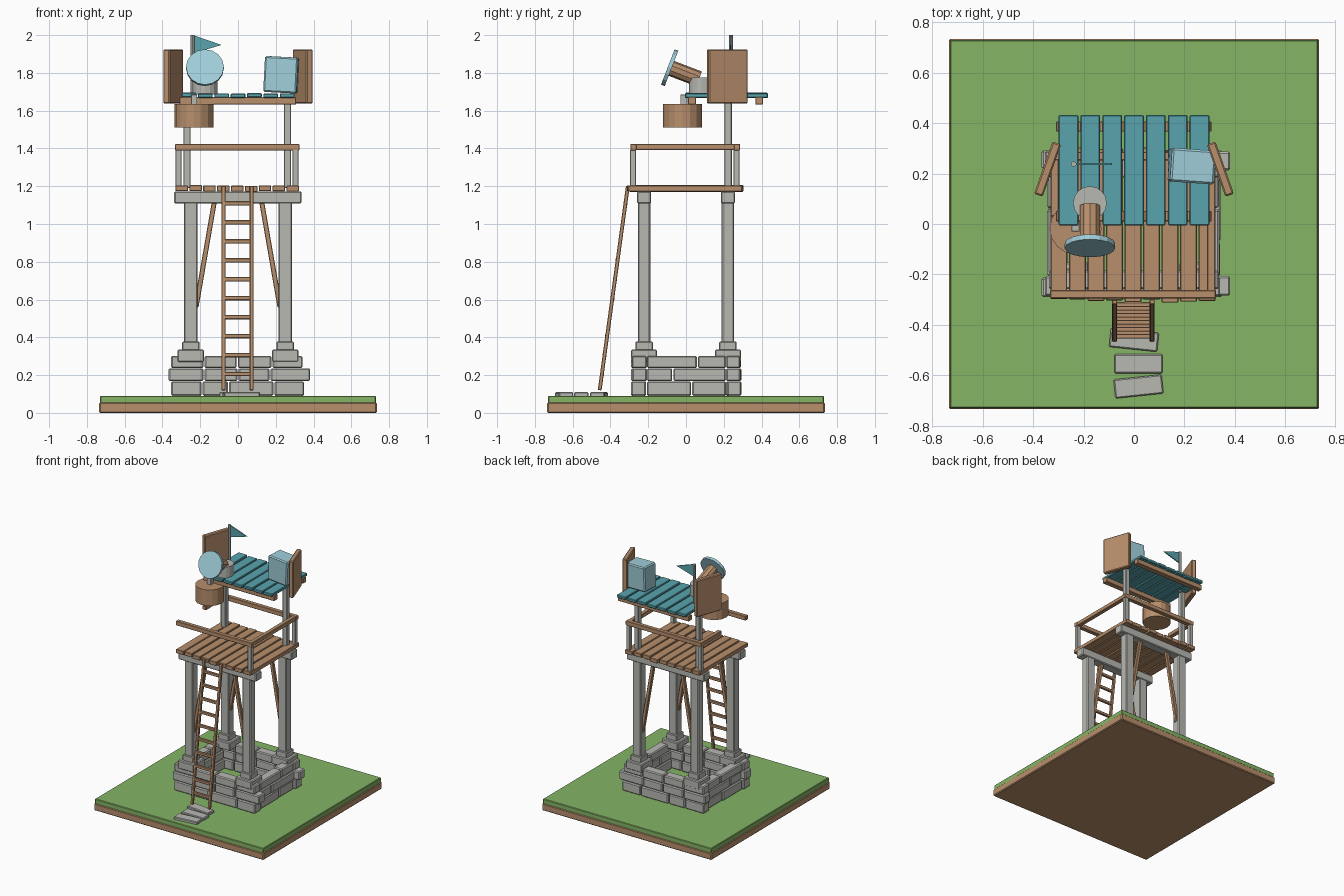
import bpy, bmesh, math, random
from mathutils import Vector, Matrix

if "Cube" in bpy.data.objects:
    bpy.data.objects.remove(bpy.data.objects["Cube"])

random.seed(4)


def make_material(name, rgb):
    m = bpy.data.materials.new(name)
    m.diffuse_color = (*rgb, 1)
    m.use_nodes = True
    m.node_tree.nodes["Principled BSDF"].inputs["Base Color"].default_value = m.diffuse_color
    return m


GRASS = make_material("grass green", (0.235, 0.46, 0.13))
WOOD = make_material("warm wood", (0.48, 0.275, 0.15))
STONE = make_material("pale stone", (0.48, 0.48, 0.45))
TEAL = make_material("teal paint", (0.10, 0.37, 0.42))
BLUE = make_material("light blue", (0.35, 0.62, 0.70))


def finish(name, bm, mat, matrix, bevel=0.0):
    if bevel:
        bmesh.ops.bevel(bm, geom=bm.edges[:], offset=bevel, segments=1, affect='EDGES')
    bmesh.ops.recalc_face_normals(bm, faces=bm.faces[:])
    me = bpy.data.meshes.new(name)
    bm.to_mesh(me)
    bm.free()
    me.materials.append(mat)
    ob = bpy.data.objects.new(name, me)
    ob.matrix_world = matrix
    bpy.context.collection.objects.link(ob)
    return ob


def box(name, lo, hi, mat, bevel=0.004, rot=None):
    """Box between two corners, optionally turned about its centre."""
    lo, hi = Vector(lo), Vector(hi)
    bm = bmesh.new()
    bmesh.ops.create_cube(bm, size=1)
    bmesh.ops.scale(bm, vec=hi - lo, verts=bm.verts)
    m = Matrix.Translation((lo + hi) / 2)
    if rot:
        m = m @ rot
    return finish(name, bm, mat, m, bevel)


def along(a, b):
    a, b = Vector(a), Vector(b)
    return Matrix.Translation((a + b) / 2) @ (b - a).to_track_quat('Z', 'Y').to_matrix().to_4x4()


def strut(name, a, b, w, d, mat):
    """Square bar from a to b."""
    bm = bmesh.new()
    bmesh.ops.create_cube(bm, size=1)
    bmesh.ops.scale(bm, vec=(w, d, (Vector(b) - Vector(a)).length), verts=bm.verts)
    return finish(name, bm, mat, along(a, b), 0.003)


def rod(name, a, b, r, sides, mat):
    """Cylinder from a to b."""
    bm = bmesh.new()
    bmesh.ops.create_cone(bm, cap_ends=True, segments=sides, radius1=r, radius2=r,
                          depth=(Vector(b) - Vector(a)).length)
    return finish(name, bm, mat, along(a, b))


def turn(deg, axis='Z'):
    return Matrix.Rotation(math.radians(deg), 4, axis)


# ground slab
box("soil_slab", (-.735, -.735, 0), (.735, .735, .055), WOOD, 0.006)
box("grass_slab", (-.73, -.73, .05), (.73, .73, .09), GRASS, 0.004)

# stepping stones before the ladder
for y, a, x in ((-.46, -6, 0), (-.555, 0, .018), (-.645, 6, .018)):
    box("stepping_stone", (x - .096, y - .038, .085), (x + .096, y + .038, .11), STONE, .005, turn(a))

# stone ring, three staggered courses
courses = [(.09, .167, (-.357, -.19, -.05, .19, .353), (-.21, .03, .215)),
           (.168, .236, (-.37, -.18, 0, .17, .385), (-.21, -.07, .215)),
           (.237, .302, (-.357, -.18, -.004, .18, .345), (-.21, .06, .215))]
for z0, z1, xs, ys in courses:
    for y0, y1 in ((-.288, -.21), (.215, .29)):
        for x0, x1 in zip(xs, xs[1:]):
            j = random.uniform(-.004, .004)
            box("ring_stone", (x0 + .003, y0 + j, z0), (x1 - .003, y1 + j, z1), STONE, .007)
    for s in (-1, 1):
        for y0, y1 in zip(ys, ys[1:]):
            c = s * (.3 + random.uniform(-.005, .01))
            box("ring_stone", (c - .036, y0 + .003, z0), (c + .036, y1 - .003, z1), STONE, .007)

# legs with stepped footings, cross beams and braces
for sy in (-1, 1):
    y = sy * .222
    for sx in (-1, 1):
        x = sx * .25
        box("footing", (x - .07, y - .069, .27), (x + .07, y + .069, .335), STONE, .006)
        box("footing_collar", (x - .046, y - .046, .33), (x + .046, y + .046, .378), STONE, .005)
        box("leg", (x - .036, y - .033, .37), (x + .036, y + .033, 1.12), STONE, .006)
        strut("brace", (sx * .118, y, 1.16), (sx * .222, y, .56), .026, .026, WOOD)
    box("cross_beam", (-.338, y - .037, 1.108), (.336, y + .037, 1.173), STONE, .006)

# deck boards
for i in range(9):
    x = -.298 + i * .0735
    j, k = random.uniform(-.008, .008), random.uniform(-.003, .003)
    box("deck_board", (x - .033, -.305 + j, 1.173 + k), (x + .033, .298 + j, 1.204 + k), WOOD, .003)

# railing, left side broken short
for x, y in ((.305, -.28), (.305, .268), (-.315, .268)):
    box("rail_post", (x - .016, y - .016, 1.2), (x + .016, y + .016, 1.395), STONE, .003)
box("front_rail", (-.333, -.295, 1.39), (.325, -.262, 1.424), WOOD, .003)
box("back_rail", (-.333, .253, 1.39), (.325, .286, 1.424), WOOD, .003)
box("right_rail", (.29, -.293, 1.391), (.323, .284, 1.423), WOOD, .003)
box("broken_left_rail", (-.331, .03, 1.391), (-.298, .284, 1.423), WOOD, .003)

# ladder
foot, head = Vector((0, -.457, .12)), Vector((0, -.308, 1.2))
for x in (-.077, .072):
    o = Vector((x, 0, 0))
    strut("ladder_rail", foot + o, head + o, .02, .02, WOOD)
for i in range(10):
    p = foot.lerp(head, (.205 + i * .1005 - .12) / 1.08)
    strut("ladder_rung", p + Vector((-.072, 0, 0)), p + Vector((.067, 0, 0)), .02, .022, WOOD)

# roof posts, beams and planks
for x in (-.27, .262):
    box("roof_post", (x - .019, .203, 1.19), (x + .019, .243, 1.672), STONE, .004)
for y0, y1 in ((.01, .052), (.367, .407)):
    box("roof_beam", (-.309, y0, 1.632), (.307, y1, 1.672), WOOD, .003)
for i in range(7):
    x = -.26 + i * .0867
    k = random.uniform(-.003, .003)
    box("roof_plank", (x - .039, -.005, 1.669 + k), (x + .039, .433, 1.692 + k), TEAL, .004)

# side shields
for s in (-1, 1):
    box("side_shield", (s * .343 - .018, .108, 1.637), (s * .343 + .018, .328, 1.925),
        WOOD, .006, turn(s * 19.5))

# water box on the roof
box("blue_box", (.142, .163, 1.695), (.318, .297, 1.885), BLUE, .008, turn(-4) @ turn(3, 'Y'))

# hanging bucket with its pin
rod("bucket", (-.232, -.018, 1.51), (-.232, -.018, 1.635), .103, 16, WOOD)
box("bucket_pin", (-.249, -.03, 1.63), (-.216, .008, 1.685), STONE, .002)

# lamp: pedestal, body and round lens
rod("lamp_pedestal", (-.175, .083, 1.685), (-.175, .083, 1.775), .067, 16, STONE)
axis = Vector((0, -math.cos(math.radians(21)), math.sin(math.radians(21))))
mid = Vector((-.175, -.085, 1.827))
rod("lamp_body", mid, mid - axis * .165, .042, 10, WOOD)
rod("lamp_lens", mid - axis * .009, mid + axis * .012, .1, 16, BLUE)

# flagpole and pennant
rod("flagpole", (-.24, .238, 1.66), (-.24, .238, 2.0), .011, 8, STONE)
bm = bmesh.new()
tri = [bm.verts.new(p) for p in ((-.232, .234, 1.998), (-.087, .234, 1.948), (-.232, .234, 1.905))]
ext = bmesh.ops.extrude_face_region(bm, geom=[bm.faces.new(tri)])
bmesh.ops.translate(bm, vec=(0, .008, 0), verts=[v for v in ext['geom'] if isinstance(v, bmesh.types.BMVert)])
finish("pennant", bm, TEAL, Matrix.Identity(4))
